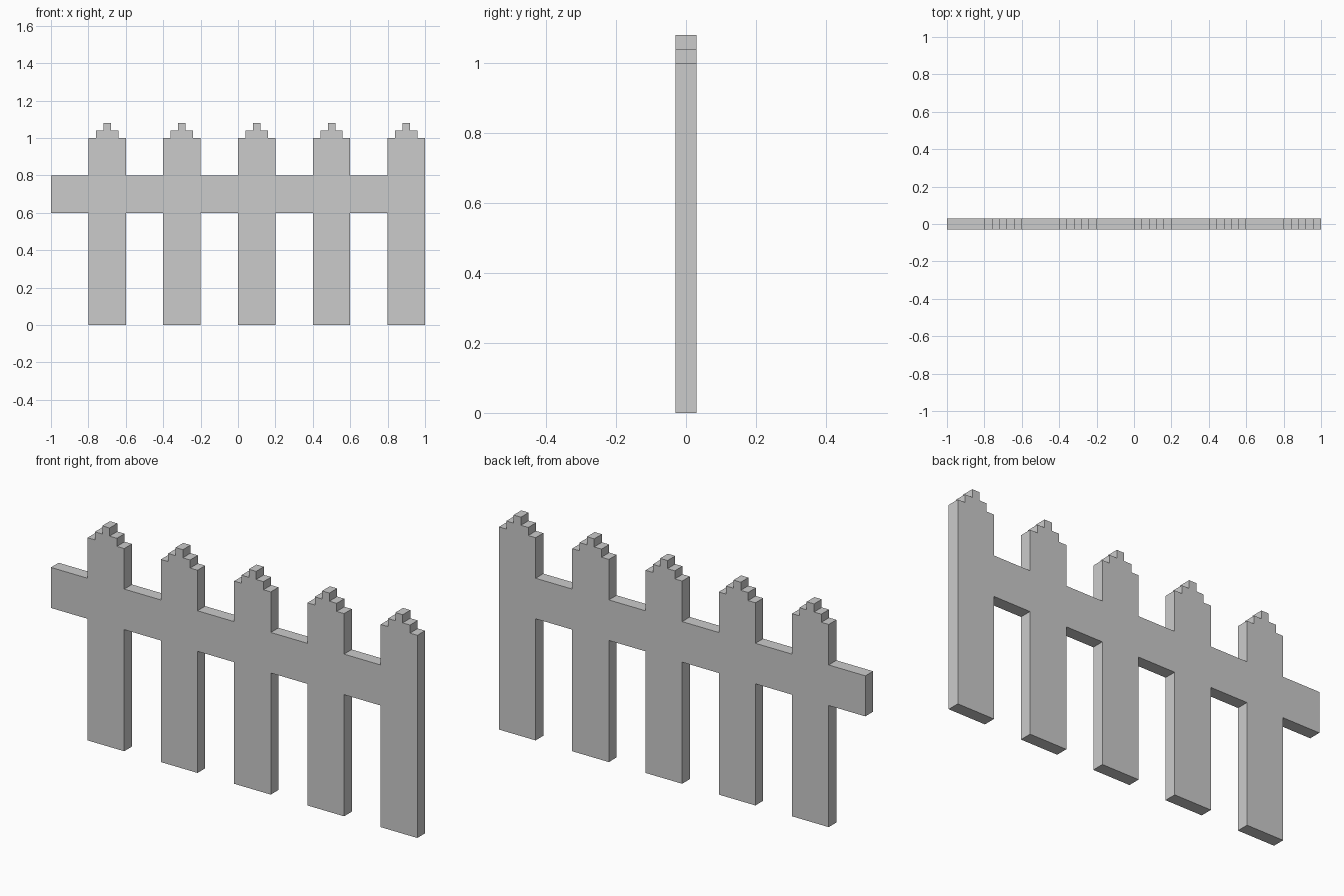
import bpy, bmesh

if "Cube" in bpy.data.objects:
    bpy.data.objects.remove(bpy.data.objects["Cube"])

THICKNESS = 0.06
PITCH = 0.4
COUNT = 5


def extrude_profile(name, profile, x):
    """Solid from an x-z outline, centred on y = 0."""
    bm = bmesh.new()
    face = bm.faces.new([bm.verts.new((px, -THICKNESS / 2, pz)) for px, pz in profile])
    ext = bmesh.ops.extrude_face_region(bm, geom=[face])
    verts = [g for g in ext["geom"] if isinstance(g, bmesh.types.BMVert)]
    bmesh.ops.translate(bm, verts=verts, vec=(0, THICKNESS, 0))
    bmesh.ops.recalc_face_normals(bm, faces=bm.faces)
    mesh = bpy.data.meshes.new(name)
    bm.to_mesh(mesh)
    bm.free()
    obj = bpy.data.objects.new(name, mesh)
    obj.location.x = x
    bpy.context.collection.objects.link(obj)
    return obj


# Picket outline: right half with stepped top, mirrored to the left
half = [(0.1, 0), (0.1, 1.0), (0.06, 1.0), (0.06, 1.04), (0.02, 1.04), (0.02, 1.08)]
picket = half + [(-x, z) for x, z in reversed(half)]

# Rail section filling the gap to the left of a picket, flush with it
rail = [(-0.1, 0.6), (0.1, 0.6), (0.1, 0.8), (-0.1, 0.8)]

for i in range(COUNT):
    x = -0.7 + i * PITCH
    extrude_profile(f"picket_{i + 1}", picket, x)
    extrude_profile(f"rail_section_{i + 1}", rail, x - PITCH / 2)
